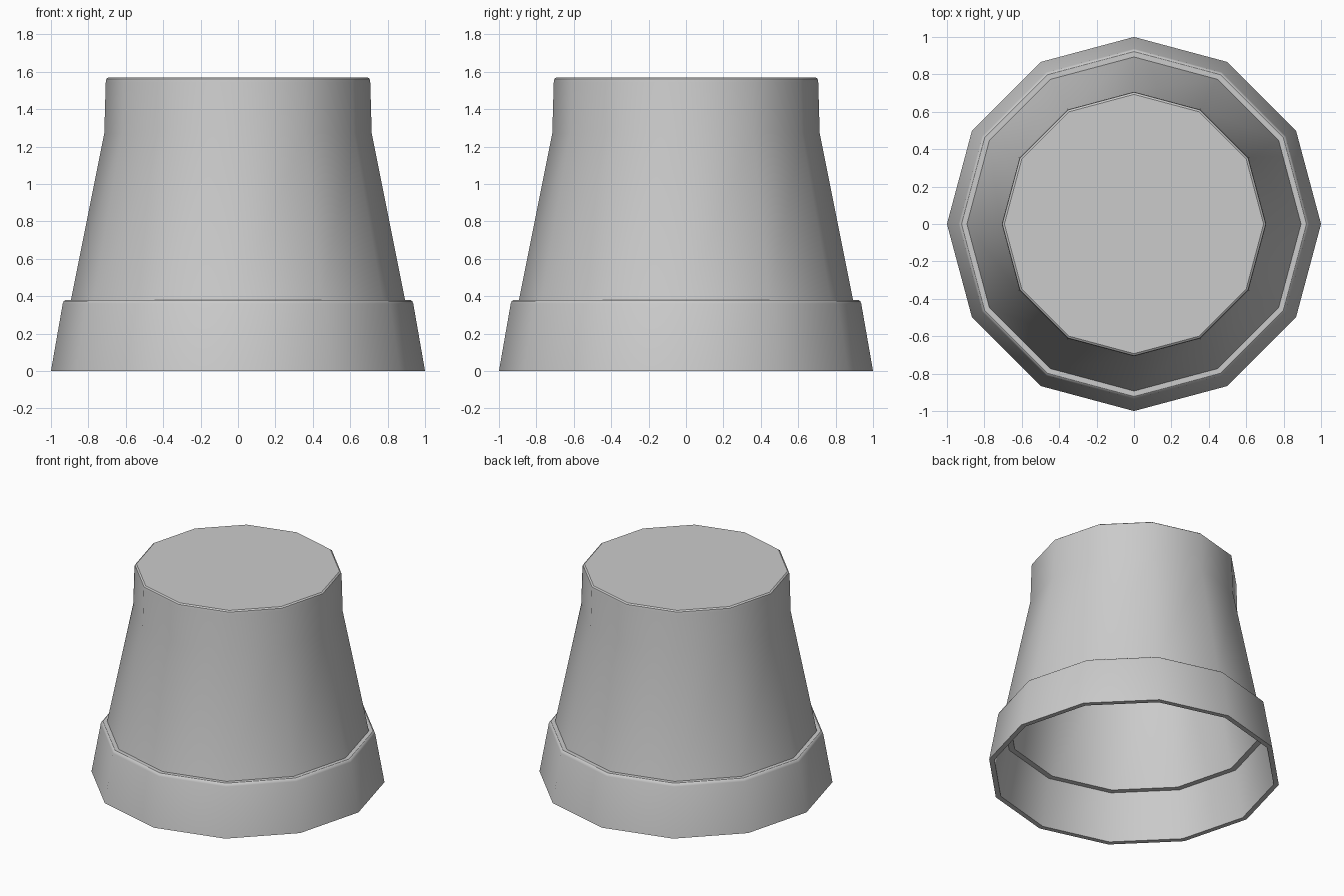
import bpy
import bmesh
from math import cos, sin, pi, radians

if "Cube" in bpy.data.objects:
    bpy.data.objects.remove(bpy.data.objects["Cube"])

SIDES = 12

# Wall profile (radius, height): outside from rim to closed top, then back down inside
outer = [(1.0, 0), (0.937, 0.36), (0.932, 0.373), (0.922, 0.38), (0.893, 0.38),
         (0.715, 1.27), (0.707, 1.545), (0.704, 1.562), (0.693, 1.57)]
inner = [(0.672, 1.535), (0.68, 1.27), (0.863, 0.35), (0.903, 0.35), (0.964, 0)]


def ring(bm, r, z):
    return [bm.verts.new((r * cos(2 * pi * i / SIDES), r * sin(2 * pi * i / SIDES), z))
            for i in range(SIDES)]


bm = bmesh.new()
rings = [ring(bm, r, z) for r, z in outer + inner]

# Skin neighbouring rings, leaving the gap between outer and inner tops
for k in range(len(rings)):
    if k == len(outer) - 1:
        continue
    a, b = rings[k], rings[(k + 1) % len(rings)]
    for i in range(SIDES):
        j = (i + 1) % SIDES
        bm.faces.new((a[i], a[j], b[j], b[i]))

# Closed end, outside and inside
bm.faces.new(rings[len(outer) - 1])
bm.faces.new(rings[len(outer)][::-1])
bmesh.ops.recalc_face_normals(bm, faces=bm.faces)

mesh = bpy.data.meshes.new("upturned_pot")
bm.to_mesh(mesh)
bm.free()
pot = bpy.data.objects.new("upturned_pot", mesh)
bpy.context.collection.objects.link(pot)

# Smooth walls, crisp edges
bpy.context.view_layer.objects.active = pot
pot.select_set(True)
bpy.ops.object.shade_smooth_by_angle(angle=radians(35))
